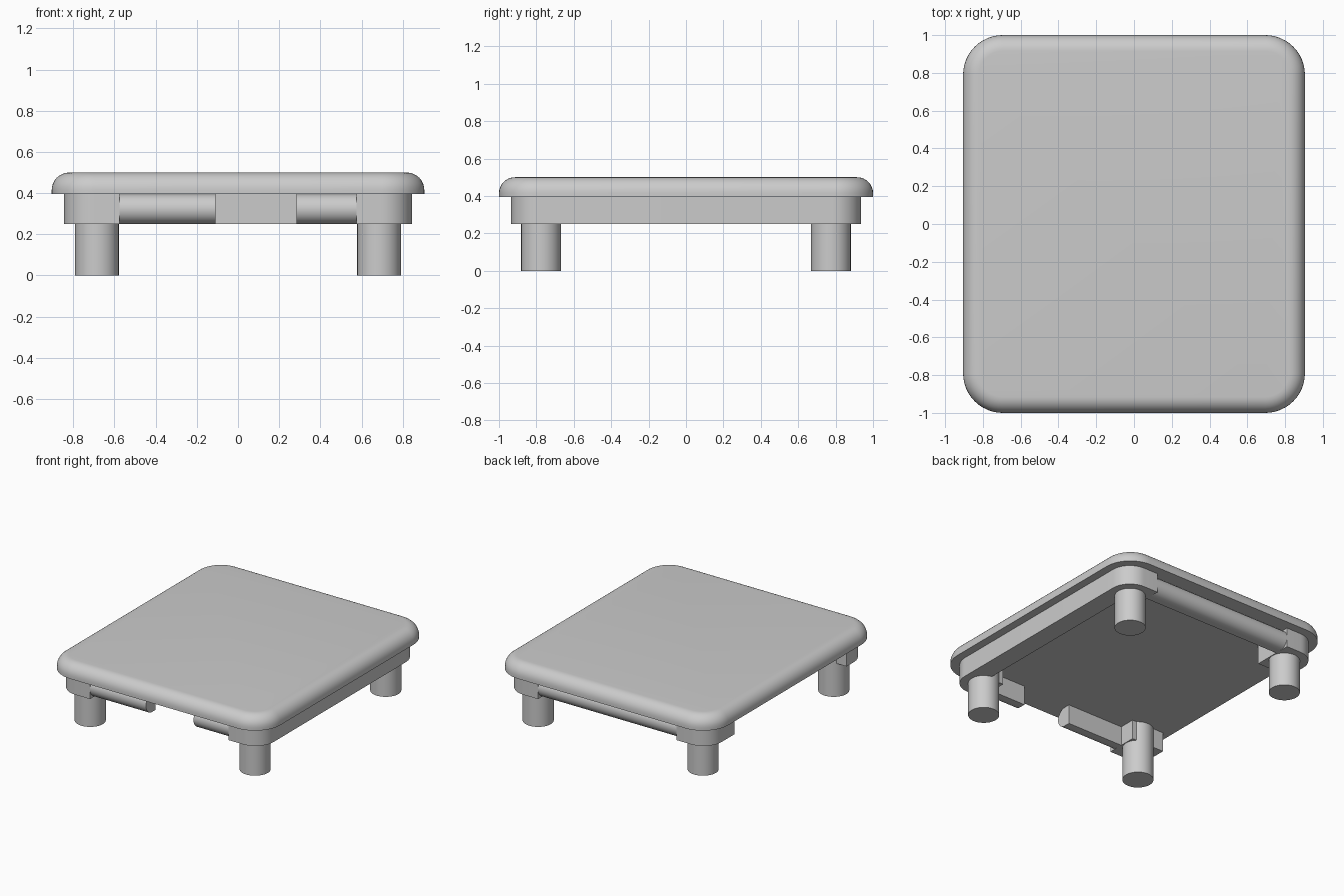
import bpy, bmesh
from math import cos, sin, pi, radians

cube = bpy.data.objects.get("Cube")
if cube:
    bpy.data.objects.remove(cube, do_unlink=True)

grey = bpy.data.materials.new("light_grey")
grey.use_nodes = True
COLOUR = (0.6, 0.6, 0.6, 1)
grey.diffuse_color = COLOUR
grey.node_tree.nodes["Principled BSDF"].inputs["Base Color"].default_value = COLOUR

BOTTOM, UNDER, TOP = 0.25, 0.395, 0.5   # frame bottom, slab underside, slab top
SIDE_X, SIDE_Y = 0.845, 0.935           # outer faces of the frame
BLOCK_X = 0.575                         # inner end of the corner blocks
BACK_END, FRONT_END = 0.63, -0.70       # y ends of the corner blocks


def arc(cx, cy, r, start, sweep=90, steps=12):
    return [(cx + r * cos(radians(start + sweep * i / steps)),
             cy + r * sin(radians(start + sweep * i / steps))) for i in range(steps + 1)]


def rounded_rect(hx, hy, r):
    x, y = hx - r, hy - r
    return arc(x, y, r, 0) + arc(-x, y, r, 90) + arc(-x, -y, r, 180) + arc(x, -y, r, 270)


def loft(name, loops):
    """Joins equal loops of 3D points into a capped solid."""
    bm = bmesh.new()
    rings = [[bm.verts.new(p) for p in loop] for loop in loops]
    for low, high in zip(rings, rings[1:]):
        n = len(low)
        for i in range(n):
            j = (i + 1) % n
            bm.faces.new((low[i], low[j], high[j], high[i]))
    bm.faces.new(rings[0][::-1])
    bm.faces.new(rings[-1])
    bmesh.ops.recalc_face_normals(bm, faces=bm.faces)
    mesh = bpy.data.meshes.new(name)
    bm.to_mesh(mesh)
    bm.free()
    mesh.materials.append(grey)
    obj = bpy.data.objects.new(name, mesh)
    bpy.context.collection.objects.link(obj)
    bpy.ops.object.select_all(action='DESELECT')
    obj.select_set(True)
    bpy.context.view_layer.objects.active = obj
    bpy.ops.object.shade_smooth_by_angle(angle=radians(30))
    return obj


def prism(name, outline, z0, z1):
    return loft(name, [[(x, y, z) for x, y in outline] for z in (z0, z1)])


def bar(name, x0, x1, side):
    """Rail with a half-round outer face and a flat inner face."""
    r = (UNDER - BOTTOM) / 2
    section = arc(SIDE_Y - r, BOTTOM + r, r, -90, 180, 20)
    section += [(0.82, UNDER), (0.82, BOTTOM)]
    loft(name, [[(x, side * y, z) for y, z in section] for x in (x0, x1)])


# Slab with rounded corners and a rounded upper edge
FILLET = 0.085
slab = [[(x, y, UNDER) for x, y in rounded_rect(0.905, 1, 0.21)]]
for i in range(9):
    a = i / 8 * pi / 2
    inset = FILLET * (1 - cos(a))
    slab.append([(x, y, TOP - FILLET + FILLET * sin(a))
                 for x, y in rounded_rect(0.905 - inset, 1 - inset, 0.21 - inset)])
loft("table_top", slab)

# Frame: a full left side with both corners, and two separate right corners
R = 0.15
back_arc = arc(SIDE_X - R, SIDE_Y - R, R, 0)
front_arc = arc(SIDE_X - R, R - SIDE_Y, R, 270)
INNER_X = 0.70
prism("left_frame", [(BLOCK_X, -SIDE_Y)] + front_arc + back_arc +
      [(BLOCK_X, SIDE_Y), (BLOCK_X, BACK_END), (INNER_X, BACK_END),
       (INNER_X, FRONT_END), (BLOCK_X, FRONT_END)], BOTTOM, UNDER)
for name, corner, y, end in (("back_right_corner", back_arc, SIDE_Y, BACK_END),
                             ("front_right_corner", front_arc[::-1], -SIDE_Y, FRONT_END)):
    outline = [(SIDE_X, end)] + corner + [(BLOCK_X, y), (BLOCK_X, end)]
    prism(name, [(-px, py) for px, py in outline], BOTTOM, UNDER)

# Rails: one along the back, two at the front with a gap between them
bar("back_rail", -BLOCK_X, BLOCK_X, 1)
bar("front_right_rail", -BLOCK_X, -0.11, -1)
bar("front_left_rail", 0.285, BLOCK_X, -1)

# Round legs
for sx, side in ((1, "left"), (-1, "right")):
    for sy, end in ((-1, "front"), (1, "back")):
        circle = arc(sx * 0.685, sy * 0.775, 0.106, 0, 360, 40)[:-1]
        prism(f"{end}_{side}_leg", circle, 0, UNDER + 0.005)
